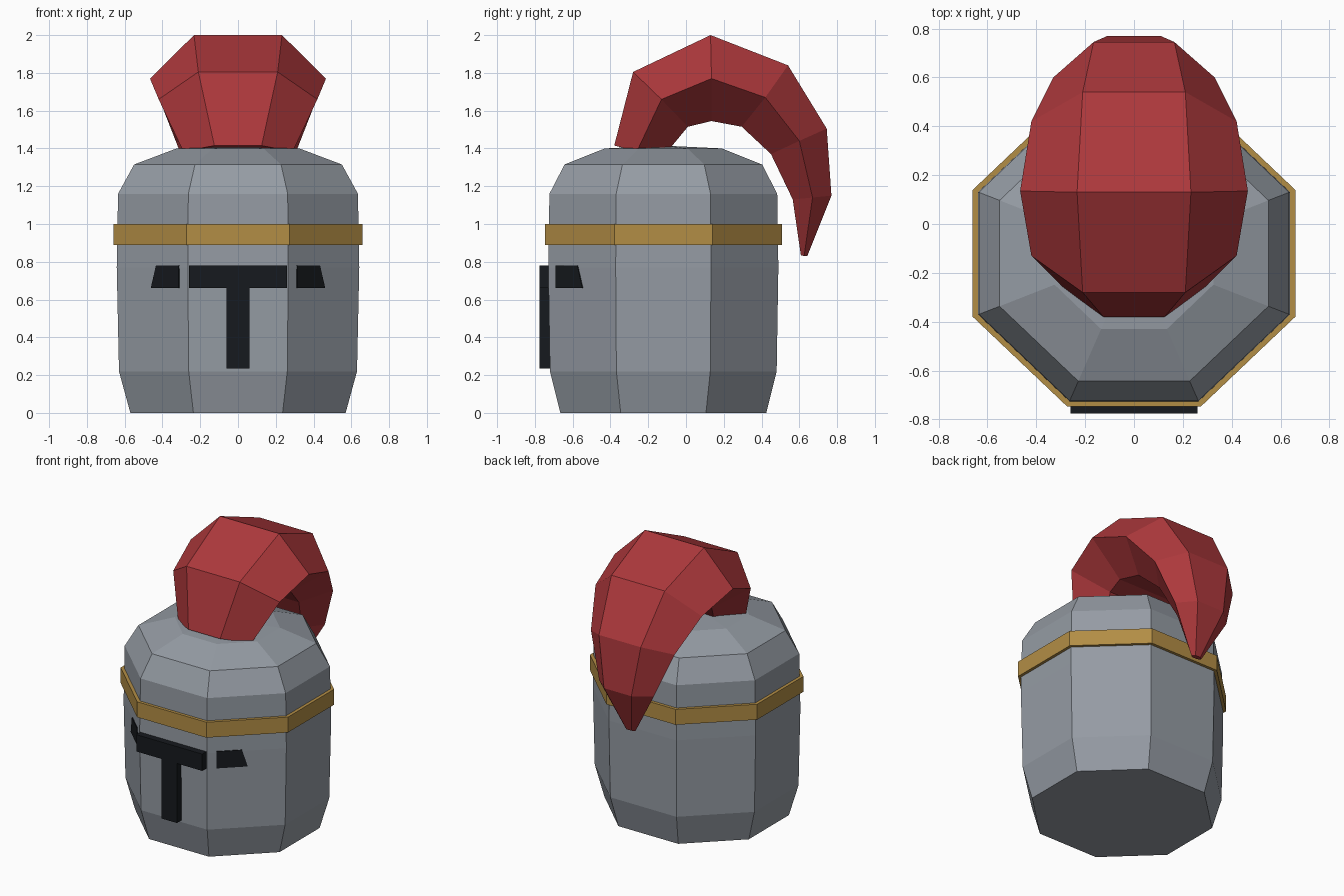
import bpy, math

if "Cube" in bpy.data.objects:
    bpy.data.objects.remove(bpy.data.objects["Cube"])

CY = -0.12  # helmet axis in y


def material(name, rgb):
    m = bpy.data.materials.new(name)
    m.diffuse_color = (*rgb, 1)
    m.use_nodes = True
    m.node_tree.nodes["Principled BSDF"].inputs["Base Color"].default_value = m.diffuse_color
    return m


steel = material("steel", (0.30, 0.33, 0.37))
gold = material("gold", (0.45, 0.27, 0.06))
dark = material("dark", (0.008, 0.01, 0.013))
red = material("red", (0.42, 0.04, 0.045))


def make(name, verts, faces, mat):
    me = bpy.data.meshes.new(name)
    me.from_pydata(verts, [], faces)
    me.materials.append(mat)
    ob = bpy.data.objects.new(name, me)
    bpy.context.collection.objects.link(ob)
    return ob


def octagon(rx, ry, z):
    """Octagon with flats facing the axes; rx, ry are distances to the flats."""
    k = 1 / math.cos(math.pi / 8)
    angles = [math.pi / 8 + i * math.pi / 4 for i in range(8)]
    return [(rx * k * math.cos(a), CY + ry * k * math.sin(a), z) for a in angles]


def bridge(count, n, closed=False):
    """Quads joining consecutive rings of n vertices."""
    return [(r * n + i, r * n + (i + 1) % n,
             (r + 1) % count * n + (i + 1) % n, (r + 1) % count * n + i)
            for r in range(count if closed else count - 1) for i in range(n)]


def prism(name, front, push, mat):
    """Extrude an outline (counter-clockwise from outside) backwards by push."""
    n = len(front)
    back = [tuple(a + b for a, b in zip(p, push)) for p in front]
    sides = [(i, n + i, n + (i + 1) % n, (i + 1) % n) for i in range(n)]
    return make(name, front + back,
                [tuple(range(n)), tuple(range(2 * n - 1, n - 1, -1))] + sides, mat)


# Helmet shell: stacked octagons with a shallow cap
profile = [(0.57, 0.545, 0), (0.63, 0.60, 0.22), (0.642, 0.609, 0.77),
           (0.635, 0.603, 1.16), (0.55, 0.523, 1.315), (0.325, 0.31, 1.40)]
verts = [v for p in profile for v in octagon(*p)]
top = len(verts) - 8
faces = bridge(len(profile), 8) + [tuple(range(7, -1, -1))]
faces += [(top + i, top + (i + 1) % 8, top + 8) for i in range(8)]
make("helmet_shell", verts + [(0, CY, 1.415)], faces, steel)

# Gold band around the brow
band = [(0.62, 0.588, 0.89), (0.66, 0.627, 0.89), (0.66, 0.627, 1.0), (0.62, 0.588, 1.0)]
make("brow_band", [v for p in band for v in octagon(*p)], bridge(4, 8, True), gold)

# T-shaped visor opening
tee = [(-0.06, 0.235), (0.06, 0.235), (0.06, 0.66), (0.26, 0.66),
       (0.26, 0.78), (-0.26, 0.78), (-0.26, 0.66), (-0.06, 0.66)]
prism("visor_slot", [(x, -0.775, z) for x, z in tee], (0, 0.08, 0), dark)

# Tapered side slots on the diagonal faces, mirrored
slot = [(0.315, 0.66), (0.462, 0.66), (0.435, 0.78), (0.315, 0.78)]
for name, s in (("right_slot", 1), ("left_slot", -1)):
    pts = [(s * x, -0.69 + (x - 0.315) * 0.955, z) for x, z in slot]
    prism(name, pts[::s], (-s * 0.04, 0.04, 0), dark)

# Plume: hexagonal rings swept over an arc: outer, middle, inner (y, z), half-width
plume = [((-0.38, 1.415), (-0.26, 1.385), (-0.11, 1.37), 0.145, 0.125),
         ((-0.28, 1.805), (-0.13, 1.66), (0.01, 1.515), 0.21, 0.21),
         ((0.13, 2.0), (0.135, 1.77), (0.135, 1.545), 0.233, 0.233),
         ((0.54, 1.84), (0.42, 1.67), (0.295, 1.515), 0.21, 0.21),
         ((0.745, 1.505), (0.60, 1.44), (0.45, 1.37), 0.165, 0.165),
         ((0.77, 1.15), (0.67, 1.14), (0.565, 1.13), 0.108, 0.108),
         ((0.643, 0.832), (0.625, 0.83), (0.608, 0.835), 0.02, 0.02)]
verts = []
for o, m, i, w, a in plume:
    ring = [(-a, o), (a, o), (2 * w, m), (w, i), (-w, i), (-2 * w, m)]
    verts += [(x, y, z) for x, (y, z) in ring]
n = len(verts)
make("plume", verts, bridge(len(plume), 6) +
     [tuple(range(5, -1, -1)), tuple(range(n - 6, n))], red)

# Make every face point outwards
import bmesh
for ob in bpy.context.collection.objects:
    bm = bmesh.new()
    bm.from_mesh(ob.data)
    bmesh.ops.recalc_face_normals(bm, faces=bm.faces)
    bm.to_mesh(ob.data)
    bm.free()
